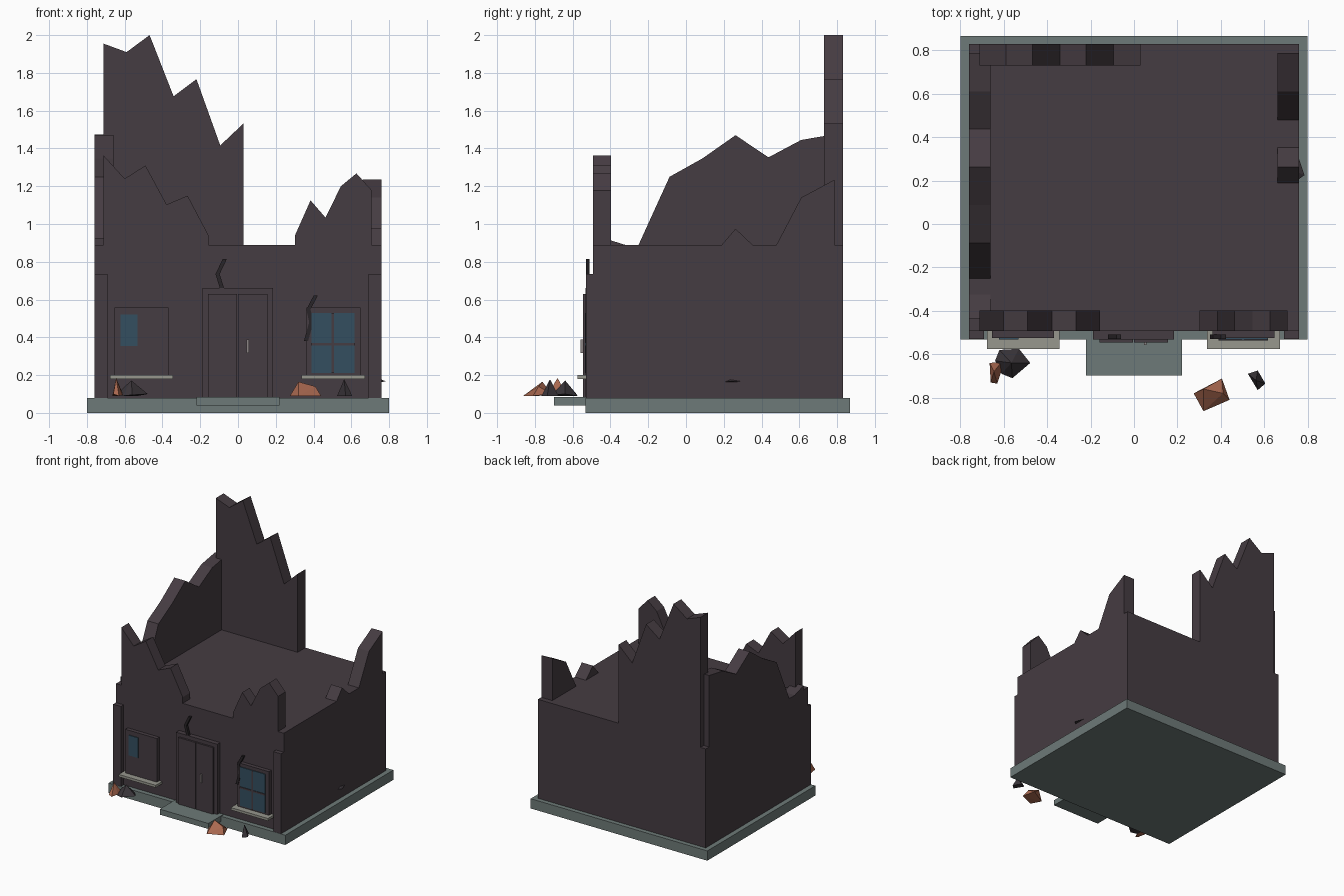
import bpy, bmesh
from mathutils import Vector

if "Cube" in bpy.data.objects:
    bpy.data.objects.remove(bpy.data.objects["Cube"])


def material(name, r, g, b):
    m = bpy.data.materials.new(name)
    m.diffuse_color = (r, g, b, 1)
    m.use_nodes = True
    m.node_tree.nodes["Principled BSDF"].inputs["Base Color"].default_value = m.diffuse_color
    return m


WALL = material("charred_wall", 0.060, 0.045, 0.054)
STONE = material("grey_green_stone", 0.155, 0.195, 0.188)
SILL = material("pale_sill", 0.31, 0.31, 0.27)
GLASS = material("blue_glass", 0.034, 0.078, 0.115)
BRICK = material("terracotta_brick", 0.40, 0.14, 0.08)
DARK = material("dark_rubble", 0.042, 0.035, 0.041)
CRACK = material("soot_crack", 0.022, 0.018, 0.021)
METAL = material("handle_metal", 0.27, 0.24, 0.24)


def finish(name, bm, mat):
    bmesh.ops.recalc_face_normals(bm, faces=bm.faces)
    me = bpy.data.meshes.new(name)
    bm.to_mesh(me)
    bm.free()
    me.materials.append(mat)
    ob = bpy.data.objects.new(name, me)
    bpy.context.collection.objects.link(ob)
    return ob


def box(name, x, y, z, mat):
    bm = bmesh.new()
    bmesh.ops.create_cube(bm, size=1)
    for v in bm.verts:
        v.co = [a[0] + (c + 0.5) * (a[1] - a[0]) for a, c in zip((x, y, z), v.co)]
    return finish(name, bm, mat)


def slab(name, outline, axis, lo, hi, mat):
    """Extrude an outline (u, z) along axis x or y."""
    bm = bmesh.new()
    at = (lambda u, z: (lo, u, z)) if axis == "x" else (lambda u, z: (u, lo, z))
    face = bm.faces.new([bm.verts.new(at(u, z)) for u, z in outline])
    res = bmesh.ops.extrude_face_region(bm, geom=[face])
    d = Vector((hi - lo, 0, 0)) if axis == "x" else Vector((0, hi - lo, 0))
    bmesh.ops.translate(bm, vec=d, verts=[e for e in res["geom"] if isinstance(e, bmesh.types.BMVert)])
    return finish(name, bm, mat)


def broken_wall(name, top, axis, lo, hi):
    outline = [(top[0][0], 0.8)] + top + [(top[-1][0], 0.8)]
    return slab(name, outline, axis, lo, hi, WALL)


def rock(name, pts, mat):
    bm = bmesh.new()
    for p in pts:
        bm.verts.new(p)
    bmesh.ops.convex_hull(bm, input=bm.verts)
    return finish(name, bm, mat)


def crack(name, path, w=0.011):
    left = [(x - w, z) for x, z in path]
    right = [(x + w, z) for x, z in reversed(path)]
    return slab(name, left + right, "y", -0.53, -0.51, CRACK)


# Foundation, step and main block
F, B = -0.493, 0.83
box("foundation", (-0.8, 0.8), (-0.531, 0.867), (0, 0.08), STONE)
box("door_step", (-0.22, 0.22), (-0.698, -0.5), (0.04, 0.085), STONE)
box("main_block", (-0.76, 0.76), (F, B), (0.08, 0.89), WALL)

# Ruined upper walls
broken_wall("back_broken_wall", [(-0.712, 1.955), (-0.59, 1.91), (-0.468, 2.0), (-0.341, 1.676),
            (-0.22, 1.767), (-0.094, 1.416), (0.03, 1.533)], "y", 0.73, B)
broken_wall("left_broken_wall", [(0.787, 1.475), (0.61, 1.445), (0.437, 1.353), (0.262, 1.47),
            (0.087, 1.347), (-0.087, 1.25), (-0.26, 0.87), (-0.435, 0.925)], "x", -0.76, -0.66)
broken_wall("right_broken_wall", [(0.787, 1.235), (0.61, 1.14), (0.437, 0.81), (0.262, 0.975),
            (0.13, 0.82)], "x", 0.66, 0.76)
broken_wall("front_left_broken_wall", [(-0.712, 1.363), (-0.6, 1.24), (-0.49, 1.31), (-0.378, 1.103),
            (-0.267, 1.15), (-0.156, 0.94)], "y", F, -0.398)
broken_wall("front_right_broken_wall", [(0.302, 0.94), (0.384, 1.125), (0.463, 1.034), (0.545, 1.2),
            (0.627, 1.268), (0.708, 1.178)], "y", F, -0.398)

# Corner pilasters
for side, x in (("left", (-0.76, -0.69)), ("right", (0.69, 0.76))):
    box(side + "_pilaster", x, (-0.529, F), (0.08, 0.735), WALL)

# Door with frame, two leaves and handle
box("door_frame", (-0.188, 0.184), (-0.531, F), (0.08, 0.66), WALL)
box("door_leaf_left", (-0.16, -0.004), (-0.546, -0.5), (0.085, 0.63), WALL)
box("door_leaf_right", (0.001, 0.156), (-0.546, -0.5), (0.085, 0.63), WALL)
box("door_handle", (0.046, 0.058), (-0.558, -0.54), (0.318, 0.388), METAL)

# Windows: frames and sills
for side, x0, x1 in (("left", -0.653, -0.368), ("right", 0.362, 0.648)):
    box(side + "_window_frame", (x0, x1), (-0.525, F), (0.2, 0.557), WALL)
    box(side + "_window_sill", (x0 - 0.025, x1 + 0.025), (-0.575, F), (0.18, 0.2), SILL)
box("left_window_glass", (-0.622, -0.532), (-0.531, -0.523), (0.355, 0.52), GLASS)
box("right_window_glass", (0.39, 0.618), (-0.531, -0.523), (0.212, 0.53), GLASS)
box("right_window_mullion", (0.496, 0.509), (-0.536, -0.525), (0.212, 0.53), WALL)
box("right_window_transom", (0.39, 0.618), (-0.536, -0.525), (0.357, 0.37), WALL)

# Cracks
crack("crack_above_door", [(-0.07, 0.815), (-0.108, 0.735), (-0.085, 0.66)])
crack("crack_by_window", [(0.412, 0.622), (0.373, 0.548), (0.388, 0.48), (0.36, 0.38)])

# Fallen rubble
rock("brick_chunk_left", [(-0.665, -0.64, 0.09), (-0.61, -0.635, 0.1), (-0.612, -0.68, 0.095),
     (-0.63, -0.735, 0.09), (-0.66, -0.73, 0.1), (-0.645, -0.68, 0.185)], BRICK)
rock("dark_chunk_left", [(-0.64, -0.63, 0.1), (-0.61, -0.69, 0.09), (-0.56, -0.71, 0.095),
     (-0.478, -0.64, 0.1), (-0.53, -0.575, 0.09), (-0.62, -0.58, 0.1), (-0.565, -0.64, 0.172)], DARK)
rock("brick_chunk_right", [(0.275, -0.78, 0.09), (0.32, -0.862, 0.09), (0.44, -0.81, 0.09),
     (0.405, -0.712, 0.1), (0.32, -0.76, 0.165), (0.41, -0.78, 0.14)], BRICK)
rock("dark_chunk_right", [(0.525, -0.69, 0.09), (0.57, -0.675, 0.09), (0.605, -0.735, 0.09),
     (0.57, -0.765, 0.09), (0.562, -0.72, 0.178)], DARK)
rock("side_wall_chip", [(0.75, 0.33, 0.165), (0.785, 0.225, 0.166), (0.75, 0.2, 0.163),
     (0.75, 0.24, 0.18)], DARK)
